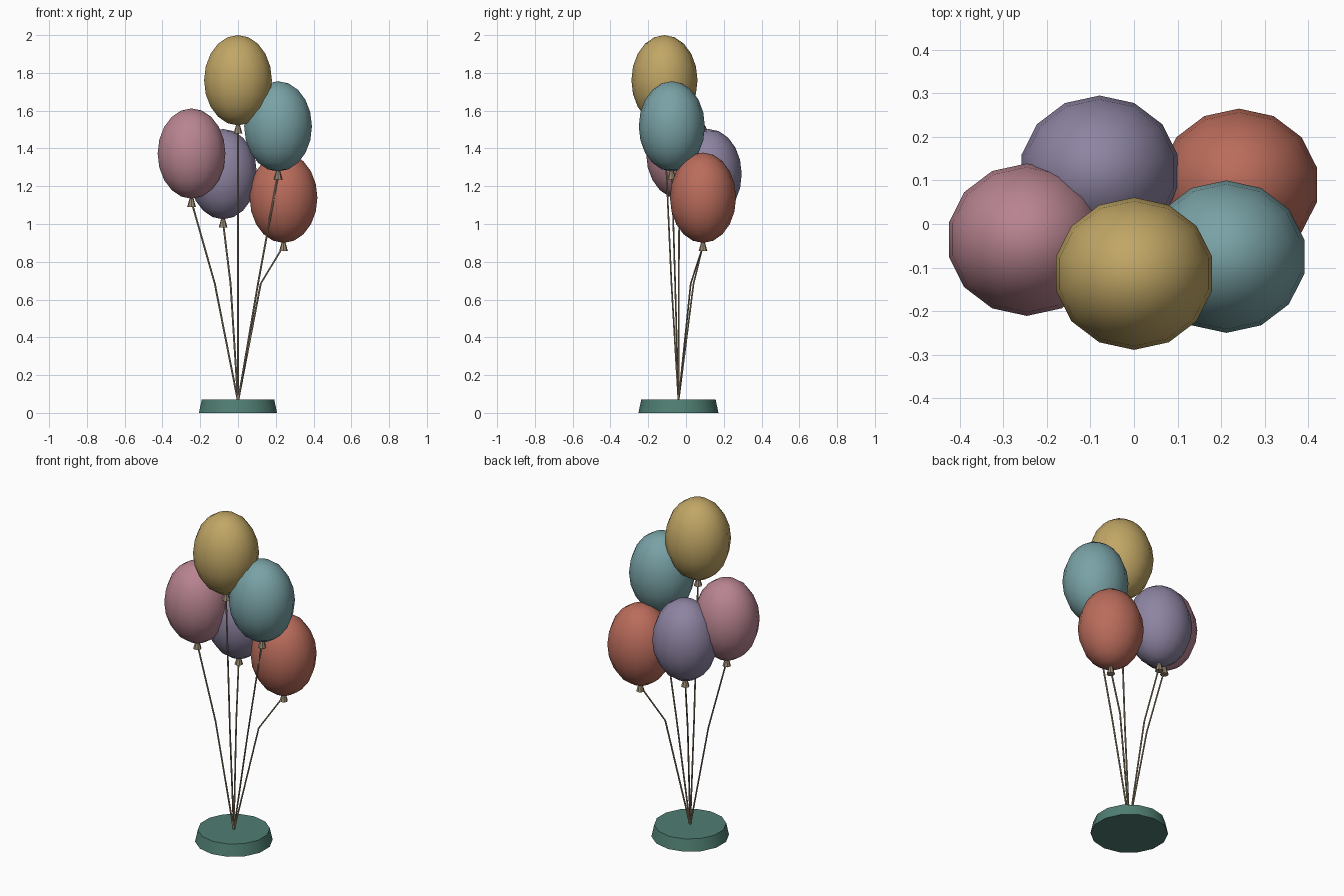
import bpy, bmesh, math
from mathutils import Vector, Matrix

if "Cube" in bpy.data.objects:
    bpy.data.objects.remove(bpy.data.objects["Cube"])


def mat(name, rgb):
    m = bpy.data.materials.new(name)
    m.diffuse_color = (*rgb, 1)
    m.use_nodes = True
    m.node_tree.nodes["Principled BSDF"].inputs["Base Color"].default_value = m.diffuse_color
    return m


def finish(name, bm, material, smooth=None):
    me = bpy.data.meshes.new(name)
    bm.to_mesh(me)
    bm.free()
    ob = bpy.data.objects.new(name, me)
    bpy.context.collection.objects.link(ob)
    me.materials.append(material)
    if smooth:
        bpy.ops.object.select_all(action='DESELECT')
        ob.select_set(True)
        bpy.context.view_layer.objects.active = ob
        bpy.ops.object.shade_smooth_by_angle(angle=math.radians(smooth))
    return ob


def cone(name, loc, r1, r2, h, sides, material):
    bm = bmesh.new()
    bmesh.ops.create_cone(bm, cap_ends=True, segments=sides, radius1=r1, radius2=r2,
                          depth=h, matrix=Matrix.Translation(Vector(loc) + Vector((0, 0, h / 2)))
                          @ Matrix.Rotation(math.pi / 2, 4, 'Z'))
    return finish(name, bm, material, 40)


def string(name, points, radius, sides, material):
    # sweep a small polygon along the bent path
    bm = bmesh.new()
    rings = [[bm.verts.new(p + Vector((radius * math.cos(a), radius * math.sin(a), 0)))
              for a in (math.tau * i / sides for i in range(sides))] for p in points]
    for lo, hi in zip(rings, rings[1:]):
        for i in range(sides):
            j = (i + 1) % sides
            bm.faces.new((lo[i], lo[j], hi[j], hi[i]))
    bm.faces.new(rings[0][::-1])
    bm.faces.new(rings[-1])
    return finish(name, bm, material, 40)


string_mat = mat("string", (0.33, 0.26, 0.17))
base_mat = mat("base", (0.08, 0.21, 0.17))

# weighted base
foot = Vector((0, -0.04, 0.0))
cone("base", foot, 0.212, 0.197, 0.07, 14, base_mat).data.transform(
    Matrix.Translation(foot) @ Matrix.Rotation(math.pi / 2, 4, 'Z') @ Matrix.Translation(-foot))

# balloons: colour name, centre, colour
balloons = [
    ("yellow", (0.0, -0.114, 1.761), (0.53, 0.38, 0.13)),
    ("teal", (0.212, -0.075, 1.517), (0.19, 0.36, 0.38)),
    ("red", (0.241, 0.09, 1.139), (0.49, 0.15, 0.105)),
    ("purple", (-0.079, 0.12, 1.264), (0.27, 0.23, 0.36)),
    ("pink", (-0.246, -0.036, 1.373), (0.48, 0.23, 0.28)),
]
for name, c, rgb in balloons:
    c = Vector(c)
    bm = bmesh.new()
    bmesh.ops.create_uvsphere(bm, u_segments=14, v_segments=10, radius=1,
                              matrix=Matrix.Translation(c) @ Matrix.Diagonal((0.184, 0.175, 0.239, 1)))
    finish(name + "_balloon", bm, mat(name, rgb), 60)
    # flared knot and its string
    cone(name + "_knot", c - Vector((0, 0, 0.282)), 0.023, 0.009, 0.05, 8, string_mat)
    tip = c - Vector((0, 0, 0.255))
    mid = Vector((tip.x / 2, (tip.y + foot.y) / 2, 0.685))
    string(name + "_string", [foot + Vector((0, 0, 0.06)), mid, tip], 0.005, 6, string_mat)
